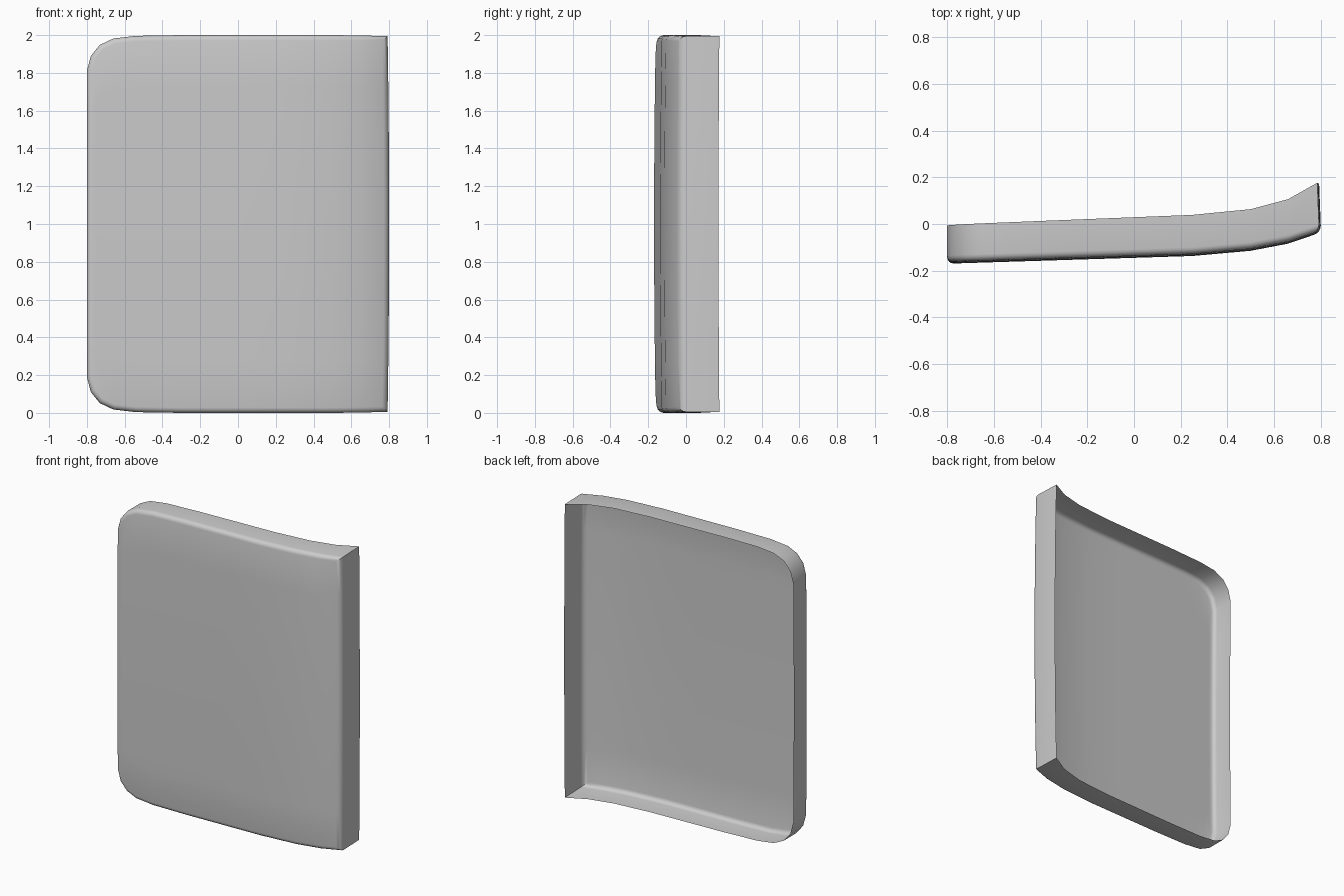
import bpy, bmesh, math
from mathutils import Vector

if "Cube" in bpy.data.objects:
    bpy.data.objects.remove(bpy.data.objects["Cube"])

# Curved depth profiles (x, y) of the front skin and the open back rim
FRONT = [(-0.8, -0.17), (0.25, -0.137), (0.53, -0.112), (0.67, -0.082), (0.8, -0.036)]
RIM = [(-0.8, -0.012), (0.25, 0.030), (0.49, 0.052), (0.65, 0.092), (0.787, 0.165)]
# Lower edge of the outline (x, z), from the rounded left corner to the right end
EDGE = [(-0.8, 0.19), (-0.779, 0.11), (-0.732, 0.052), (-0.66, 0.018), (-0.54, 0.004),
        (-0.3, 0.0), (0.0, 0.0), (0.25, 0.0), (0.5, 0.0), (0.66, 0.002), (0.792, 0.006)]
ROWS = 8      # divisions over the height
R = 0.028     # front edge rounding


def lerp(pts, x):
    for (x0, y0), (x1, y1) in zip(pts, pts[1:]):
        if x <= x1:
            break
    return y0 + (y1 - y0) * (x - x0) / (x1 - x0)


def bow(z):
    return 0.009 * (z - 1) ** 2


# Closed outline: bottom edge, right side, top edge, left side
n = len(EDGE)
inner = range(1, ROWS)
low = [Vector(p) for p in EDGE]
top = [Vector((p.x, 2 - p.y)) for p in low]
right = [low[-1].lerp(top[-1], k / ROWS) for k in inner]
left = [top[0].lerp(low[0], k / ROWS) for k in inner]
for p in right:
    p.x += 0.008 * (1 - (p.y - 1) ** 2)
outline = low + right + top[::-1] + left
N = len(outline)


def inset(d):
    result = []
    for i, p in enumerate(outline):
        a = (p - outline[i - 1]).normalized()
        b = (outline[(i + 1) % N] - p).normalized()
        na, nb = Vector((-a.y, a.x)), Vector((-b.y, b.x))
        result.append(p + (na + nb) * d / (1 + na.dot(nb)))
    return result


bm = bmesh.new()

# Back rim, leaning slightly inward at the right end
rings = [[bm.verts.new((p.x - (0.007 if p.x > 0.75 else 0), lerp(RIM, p.x) + bow(p.y), p.y))
          for p in outline]]
# Wall end and rounded front edge
for k in range(5):
    a = math.pi / 2 * k / 4
    rings.append([bm.verts.new((p.x, lerp(FRONT, p.x) + R * (1 - math.sin(a)) + bow(p.y), p.y))
                  for p in inset(R * (1 - math.cos(a)))])
for r0, r1 in zip(rings, rings[1:]):
    for i in range(N):
        j = (i + 1) % N
        bm.faces.new((r0[i], r0[j], r1[j], r1[i]))

# Front skin as columns between the lower and upper edges
last = rings[-1]
columns = []
for i in range(n):
    b, t = last[i], last[n + ROWS - 1 + n - 1 - i]
    if i == 0:
        mid = last[2 * n + ROWS - 1:][::-1]
    elif i == n - 1:
        mid = last[n:n + ROWS - 1]
    else:
        mid = []
        for k in inner:
            p = b.co.lerp(t.co, k / ROWS)
            p.y = lerp(FRONT, p.x) + bow(p.z)
            mid.append(bm.verts.new(p))
    columns.append([b, *mid, t])
for c0, c1 in zip(columns, columns[1:]):
    for k in range(ROWS):
        bm.faces.new((c0[k], c1[k], c1[k + 1], c0[k + 1]))

bmesh.ops.recalc_face_normals(bm, faces=bm.faces)
mesh = bpy.data.meshes.new("curved_panel")
bm.to_mesh(mesh)
bm.free()
panel = bpy.data.objects.new("curved_panel", mesh)
bpy.context.collection.objects.link(panel)
bpy.context.view_layer.objects.active = panel
panel.select_set(True)
bpy.ops.object.shade_smooth_by_angle(angle=math.radians(35))
